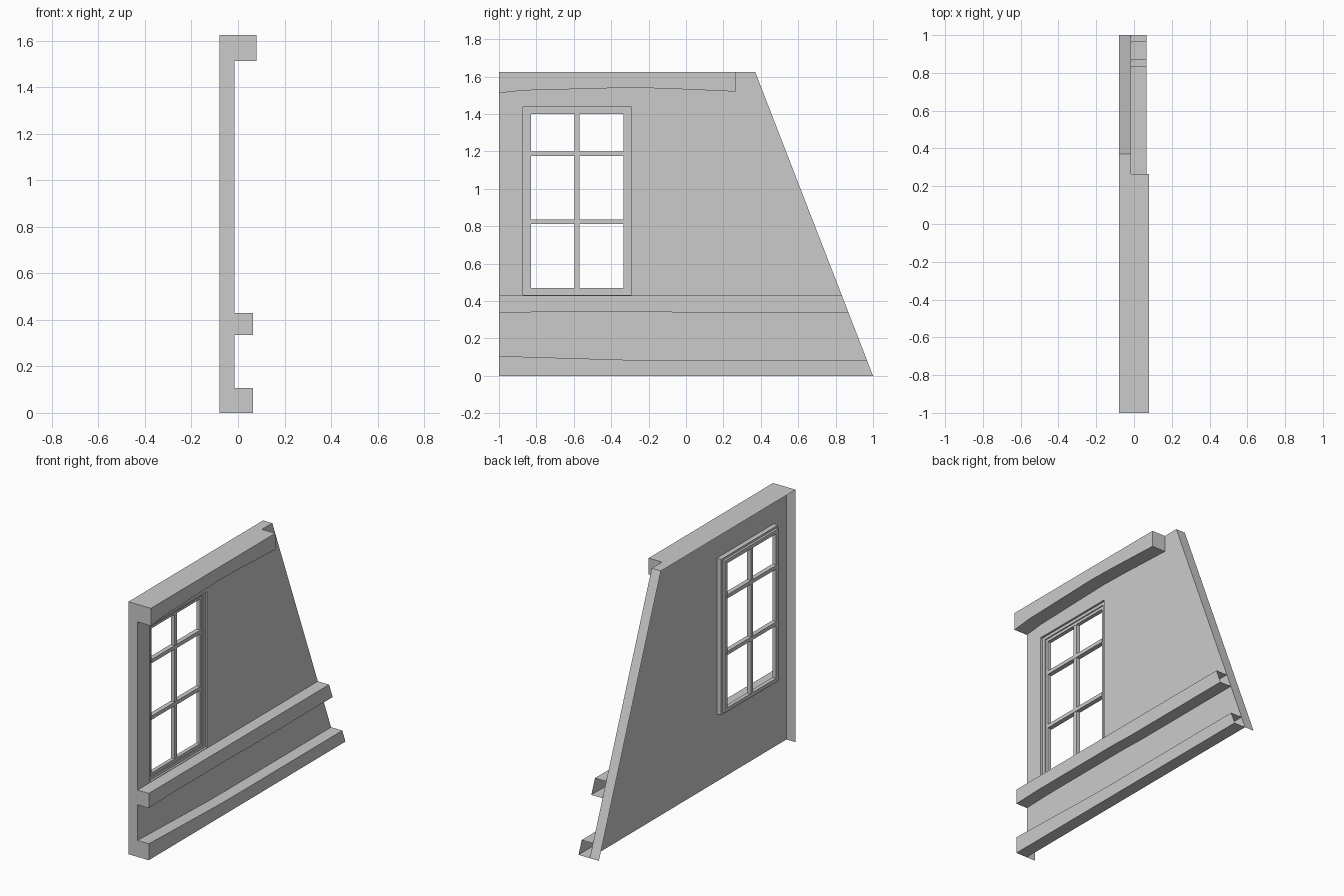
import bpy, bmesh

if "Cube" in bpy.data.objects:
    bpy.data.objects.remove(bpy.data.objects["Cube"])

BACK, FACE = -0.08, -0.015      # wall panel depth range
TOP = 1.625
WY, WZ = -0.5825, 0.935         # window centre


def slant(z):
    """y of the sloping wall edge at height z"""
    return 1 - 0.63 * z / TOP


def finish(name, bm, recalc=True):
    bmesh.ops.remove_doubles(bm, verts=bm.verts, dist=1e-5)
    if recalc:
        bmesh.ops.recalc_face_normals(bm, faces=bm.faces)
    me = bpy.data.meshes.new(name)
    bm.to_mesh(me)
    bm.free()
    ob = bpy.data.objects.new(name, me)
    bpy.context.collection.objects.link(ob)


def quad(bm, *pts):
    return bm.faces.new([bm.verts.new(p) for p in pts])


def box(bm, x0, x1, y0, y1, z0, z1):
    r = bmesh.ops.create_cube(bm, size=1)
    for v in r["verts"]:
        v.co = ((x0 + x1) / 2 + v.co.x * (x1 - x0),
                (y0 + y1) / 2 + v.co.y * (y1 - y0),
                (z0 + z1) / 2 + v.co.z * (z1 - z0))


def rect(hy, hz):
    return [(WY - hy, WZ - hz), (WY + hy, WZ - hz), (WY + hy, WZ + hz), (WY - hy, WZ + hz)]


# Wall: a front skin with a window hole, returned edges, open back and bottom
bm = bmesh.new()
outer = [(1, 0), (slant(TOP), TOP), (-1, TOP), (-1, 0)]
hole = rect(0.29, 0.502)
edges = []
for loop in (outer, hole):
    vs = [bm.verts.new((FACE, y, z)) for y, z in loop]
    edges += [bm.edges.new((vs[i], vs[i - 1])) for i in range(4)]
bmesh.ops.triangle_fill(bm, edges=edges, use_beauty=True, normal=(1, 0, 0))
bmesh.ops.dissolve_limit(bm, angle_limit=0.01, verts=bm.verts, edges=bm.edges)
for a, b in zip(outer, outer[1:]):
    quad(bm, (FACE, *a), (FACE, *b), (BACK, *b), (BACK, *a))
for i in range(4):
    a, b = hole[i - 1], hole[i]
    quad(bm, (FACE, *a), (FACE, *b), (-0.035, *b), (-0.035, *a))
finish("wall", bm)


def beam(name, x1, low, high, end_cap):
    """Hollow timber against the wall; low / high are matching (y, z) edge paths"""
    bm = bmesh.new()
    for (a, b), (c, d) in zip(zip(low, low[1:]), zip(high, high[1:])):
        quad(bm, (x1, *a), (x1, *b), (x1, *d), (x1, *c))
        quad(bm, (FACE, *a), (FACE, *b), (x1, *b), (x1, *a))
        quad(bm, (x1, *c), (x1, *d), (FACE, *d), (FACE, *c))
    for i in ([0, -1] if end_cap else [0]):
        quad(bm, (FACE, *low[i]), (x1, *low[i]), (x1, *high[i]), (FACE, *high[i]))
    finish(name, bm)


# Timbers with slightly uneven edges
ys = [-1, -0.87, -0.3, -0.1, 0.265]
beam("top_beam", 0.08, list(zip(ys, [1.512, 1.526, 1.541, 1.536, 1.52])),
     [(y, TOP) for y in ys], True)
beam("middle_rail", 0.065,
     [(-1, 0.335), (-0.8, 0.341), (-0.1, 0.341), (0.05, 0.336), (slant(0.336), 0.336)],
     [(y, 0.43) for y in (-1, -0.8, -0.1, 0.05, slant(0.43))], False)
beam("bottom_rail", 0.065,
     [(y, 0) for y in (-1, -0.8, -0.3, -0.1, 1)],
     [(-1, 0.106), (-0.8, 0.1), (-0.3, 0.085), (-0.1, 0.083), (slant(0.083), 0.083)], False)


def ring(name, x0, x1, oy, oz, iy, iz):
    bm = bmesh.new()
    for s in (-1, 1):
        a, b = sorted((WY + s * iy, WY + s * oy))
        box(bm, x0, x1, a, b, WZ - oz, WZ + oz)
        a, b = sorted((WZ + s * iz, WZ + s * oz))
        box(bm, x0, x1, WY - iy, WY + iy, a, b)
    finish(name, bm, False)


# Stepped window frame
ring("window_casing", -0.045, -0.028, 0.29, 0.502, 0.266, 0.483)
ring("window_sash", -0.06, -0.035, 0.272, 0.489, 0.2475, 0.465)

# Glazing bars
bm = bmesh.new()
box(bm, -0.062, -0.036, WY - 0.0125, WY + 0.0125, WZ - 0.465, WZ + 0.465)
for z in (0.824, 1.188):
    box(bm, -0.064, -0.034, WY - 0.25, WY + 0.25, z - 0.012, z + 0.012)
finish("glazing_bars", bm, False)
